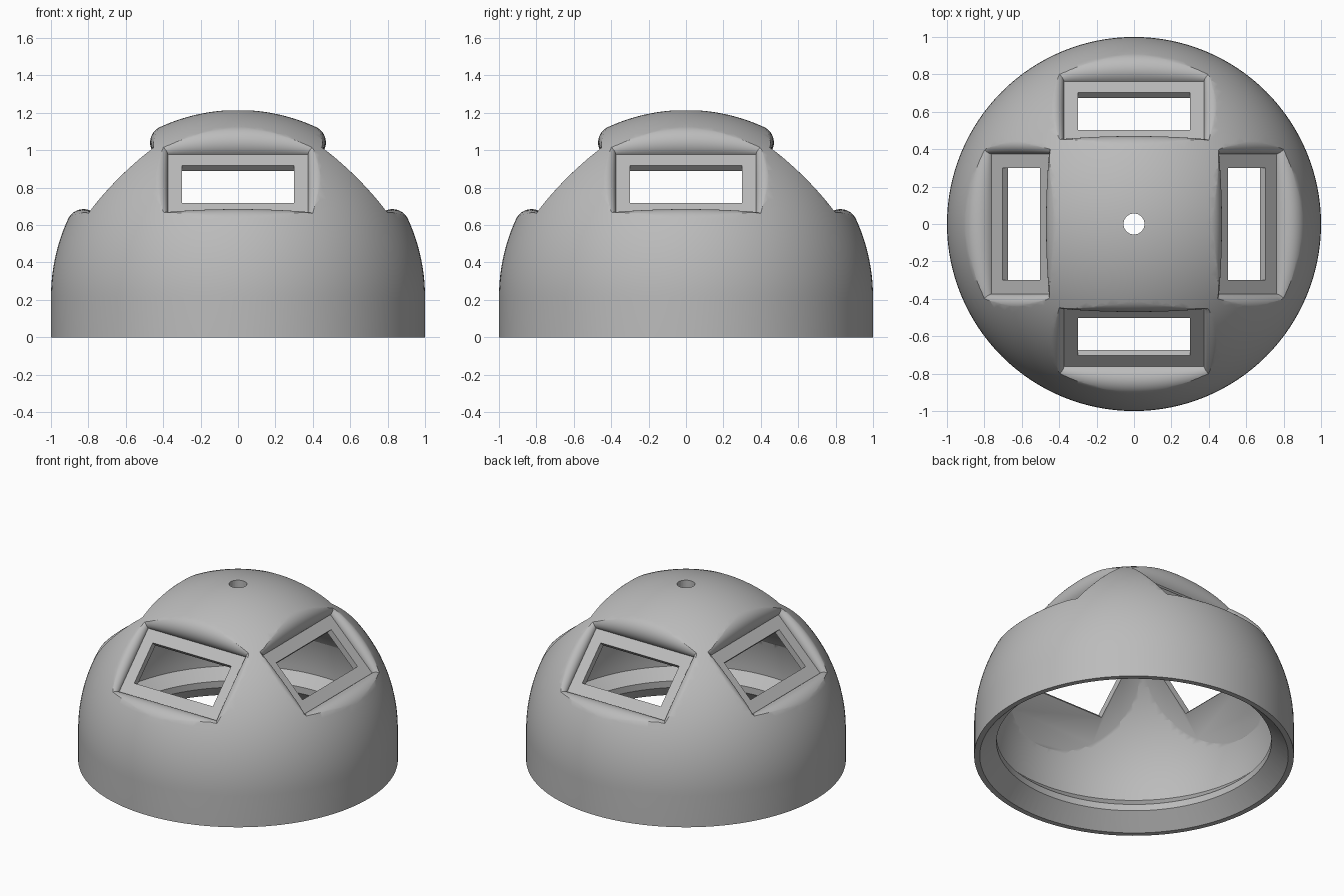
import bpy, bmesh
from math import sin, cos, pi, sqrt, atan2, radians
from mathutils import Matrix, Vector

cube = bpy.data.objects.get("Cube")
if cube:
    bpy.data.objects.remove(cube, do_unlink=True)

CZ = 0.215              # height of the sphere centre
FLOOR, INNER = 0.852, 0.81   # outer and inner faces of the window plates
HX, HY = 0.375, 0.225   # half size of the recessed plate

grey = bpy.data.materials.new("light grey")
grey.use_nodes = True
colour = (0.5, 0.5, 0.5, 1)
grey.diffuse_color = colour
grey.node_tree.nodes["Principled BSDF"].inputs["Base Color"].default_value = colour


def make(name, bm):
    bmesh.ops.recalc_face_normals(bm, faces=bm.faces)
    mesh = bpy.data.meshes.new(name)
    bm.to_mesh(mesh)
    bm.free()
    mesh.materials.append(grey)
    ob = bpy.data.objects.new(name, mesh)
    bpy.context.collection.objects.link(ob)
    return ob


def lathe(profile, steps=128):
    bm = bmesh.new()
    verts = [bm.verts.new((r, 0, z)) for r, z in profile]
    edges = [bm.edges.new(pair) for pair in zip(verts, verts[1:])]
    bmesh.ops.spin(bm, geom=verts + edges, axis=(0, 0, 1), cent=(0, 0, 0),
                   angle=2 * pi, steps=steps)
    bmesh.ops.remove_doubles(bm, verts=bm.verts, dist=1e-5)
    return bm


def cap(radius, rows=40):
    return [(radius * cos(pi / 2 * i / rows) if i < rows else 0,
             CZ + radius * sin(pi / 2 * i / rows)) for i in range(rows + 1)]


def window_frame(k):
    return (Matrix.Rotation(k * pi / 2, 4, 'Z') @ Matrix.Translation((0, 0, CZ))
            @ Matrix.Rotation(pi / 4, 4, 'X'))


def lip(d, s, f):
    """Point at fraction f of the rounded lip of a wall at distance d."""
    rs = sqrt(1 - s * s)
    r = (rs * rs - d * d - FLOOR ** 2) / (2 * (rs + d))
    a = f * (pi / 2 + atan2(d + r, FLOOR))
    return d + r - r * cos(a), FLOOR + r * sin(a)


def pocket(steps=12, along=24):
    """Recess cutter: rectangular rings that open out along the rounded lip."""
    bm = bmesh.new()
    rings = []
    for i in range(steps + 2):
        f = min(i / steps, 1)
        ring = []
        for side in range(4):
            d, h = ((HX, HY), (HY, HX))[side % 2]
            reach = lip(h, d, f)[0]
            for j in range(along):
                s = -1 + 2 * j / along
                u, n = lip(d, s * h, f)
                p = Matrix.Rotation(side * pi / 2, 3, 'Z') @ Vector((u, s * reach, n))
                ring.append(bm.verts.new(p * (1.2 if i > steps else 1)))
        rings.append(ring)
    for a, b in zip(rings, rings[1:]):
        for j in range(len(a)):
            m = (j + 1) % len(a)
            bm.faces.new((a[j], a[m], b[m], b[j]))
    bm.faces.new(rings[0])
    # fan over the uneven outer ring
    top = bm.verts.new((0, 0, 1.3))
    for j in range(len(ring)):
        bm.faces.new((ring[j], ring[(j + 1) % len(ring)], top))
    return bm


# Outer dome on a short cylinder
dome = make("dome_shell", lathe([(0, 0), (1, 0)] + cap(1)))

# Hollow with a chamfered inner rim, flattened behind each window
bm = lathe([(0, -0.1), (0.965, -0.1), (0.965, 0), (0.86, 0.1), (0.86, 0.145)] + cap(0.93))
for k in range(4):
    m = window_frame(k)
    bmesh.ops.bisect_plane(bm, geom=bm.verts[:] + bm.edges[:] + bm.faces[:],
                           plane_co=m @ Vector((0, 0, INNER)),
                           plane_no=m.to_3x3() @ Vector((0, 0, 1)), clear_outer=True)
    bmesh.ops.holes_fill(bm, edges=[e for e in bm.edges if e.is_boundary])
cutters = [make("hollow_cutter", bm)]

# Recesses and window openings
for k in range(4):
    bm = pocket()
    bm.transform(window_frame(k))
    cutters.append(make("recess_cutter", bm))
    bm = bmesh.new()
    bmesh.ops.create_cube(bm, size=1, matrix=window_frame(k)
                          @ Matrix.Translation((0, 0, 0.83))
                          @ Matrix.Diagonal((0.6, 0.285, 0.2, 1)))
    cutters.append(make("window_cutter", bm))

# Small hole at the crown
bm = bmesh.new()
bmesh.ops.create_cone(bm, cap_ends=True, segments=32, radius1=0.056, radius2=0.056,
                      depth=0.6, matrix=Matrix.Translation((0, 0, 1.2)))
cutters.append(make("crown_hole_cutter", bm))

# Cut everything out of the dome
for c in cutters:
    c.hide_render = True
    mod = dome.modifiers.new(c.name, 'BOOLEAN')
    mod.operation = 'DIFFERENCE'
    mod.solver = 'EXACT'
    mod.object = c
bpy.context.view_layer.update()
result = bpy.data.meshes.new_from_object(
    dome.evaluated_get(bpy.context.evaluated_depsgraph_get()))
dome.modifiers.clear()
dome.data = result
for c in cutters:
    bpy.data.objects.remove(c, do_unlink=True)

bpy.ops.object.select_all(action='DESELECT')
dome.select_set(True)
bpy.context.view_layer.objects.active = dome
bpy.ops.object.shade_smooth_by_angle(angle=radians(30))
